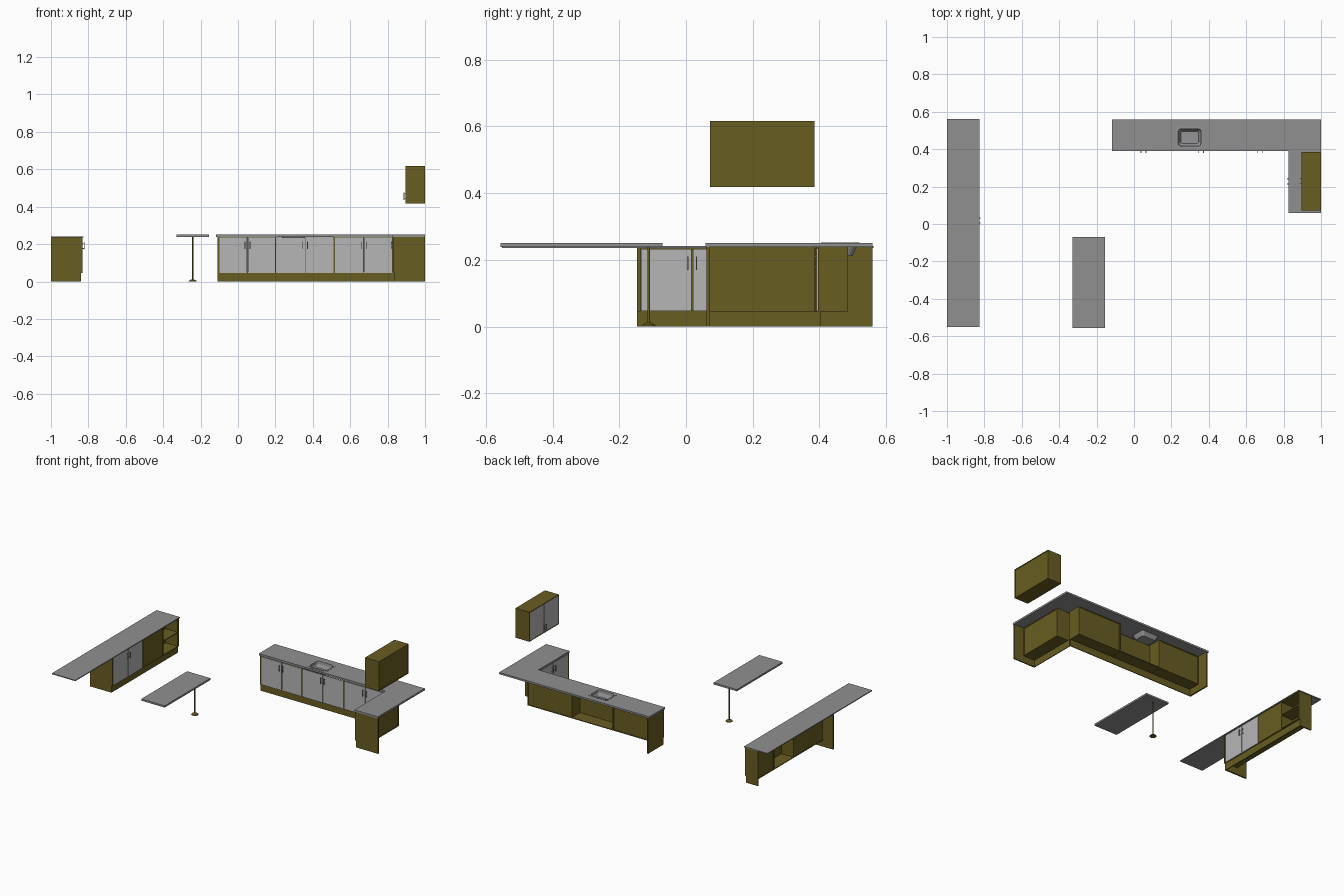
import bpy, bmesh, math
from mathutils import Vector

if "Cube" in bpy.data.objects:
    bpy.data.objects.remove(bpy.data.objects["Cube"])


def material(name, rgb):
    m = bpy.data.materials.new(name)
    m.diffuse_color = (*rgb, 1)
    m.use_nodes = True
    m.node_tree.nodes["Principled BSDF"].inputs["Base Color"].default_value = m.diffuse_color
    return m


OLIVE = material("olive_wood", (0.14, 0.11, 0.016))
STONE = material("grey_worktop", (0.28, 0.28, 0.28))
DOOR = material("light_grey_door", (0.47, 0.47, 0.47))
STEEL = material("steel", (0.30, 0.30, 0.31))


def finish(bm, name, mat):
    bmesh.ops.recalc_face_normals(bm, faces=bm.faces)
    me = bpy.data.meshes.new(name)
    bm.to_mesh(me)
    bm.free()
    me.materials.append(mat)
    ob = bpy.data.objects.new(name, me)
    bpy.context.collection.objects.link(ob)
    return ob


def box(name, x0, x1, y0, y1, z0, z1, mat=OLIVE):
    bm = bmesh.new()
    bmesh.ops.create_cube(bm, size=1)
    for v in bm.verts:
        v.co = Vector(((x0 + x1) / 2 + v.co.x * (x1 - x0),
                       (y0 + y1) / 2 + v.co.y * (y1 - y0),
                       (z0 + z1) / 2 + v.co.z * (z1 - z0)))
    return finish(bm, name, mat)


T, TOE, TOP = 0.005, 0.045, 0.238


class Run:
    """A row of cabinets: u runs along it, d goes inward from its front plane."""

    def __init__(self, name, along, front, inward):
        self.name, self.along, self.front, self.inward = name, along, front, inward

    def part(self, label, u0, u1, d0, d1, z0, z1, mat=OLIVE):
        a, b = sorted((self.front + self.inward * d0, self.front + self.inward * d1))
        xy = (u0, u1, a, b) if self.along == 'x' else (a, b, u0, u1)
        return box(f"{self.name}_{label}", *xy, z0, z1, mat)

    def carcass(self, u0, u1, depth, z0=TOE, z1=TOP, back=True, front=False, roof=True, d0=T):
        self.part("side", u0, u0 + T, d0, depth, z0, z1)
        self.part("side", u1 - T, u1, d0, depth, z0, z1)
        self.part("floor", u0 + T, u1 - T, d0, depth, z0, z0 + T)
        if roof:
            self.part("roof", u0 + T, u1 - T, d0, depth, z1 - T, z1)
        if back:
            self.part("back", u0 + T, u1 - T, depth - 0.006, depth - 0.003, z0 + T, z1 - T)
        if front:
            self.part("front_lining", u0 + T, u1 - T, d0, d0 + 0.003, z0 + T, z1 - T)

    def doors(self, u0, u1, z0, z1, hz0, hz1):
        mid = (u0 + u1) / 2
        for a, b, s in ((u0, mid - 0.002, -1), (mid + 0.002, u1, 1)):
            self.part("door", a, b, 0, T, z0, z1, DOOR)
            h = mid + s * 0.013     # bar handle on two posts
            self.part("handle_bar", h - 0.002, h + 0.002, -0.011, -0.007, hz0, hz1, STEEL)
            for z in (hz0 + 0.004, hz1 - 0.008):
                self.part("handle_post", h - 0.002, h + 0.002, -0.007, 0, z, z + 0.004, STEEL)

    def toe(self, u0, u1):
        self.part("toe_board", u0, u1, 0.008, 0.013, 0, TOE)

    def end(self, u0, u1, depth):
        self.part("end_panel", u0, u1, 0, depth, TOE, TOP)
        self.part("end_panel_foot", u0, u1, 0.008, depth, 0, TOE)


# back run with three door pairs; the sink unit has an open back
back = Run("back_run", 'x', 0.391, 1)
back.end(-0.11, -0.1, 0.168)
back.toe(-0.1, 0.84)
for i, (u0, u1) in enumerate(((-0.1, 0.203), (0.205, 0.515), (0.517, 0.84))):
    sink_unit = i == 1
    back.carcass(u0, u1, 0.095, back=not sink_unit, front=sink_unit, roof=not sink_unit)
    back.doors(u0 + 0.002, min(u1 - 0.004, 0.826), 0.046, 0.234, 0.175, 0.215)

# right return run
right = Run("return_run", 'y', 0.828, 1)
right.end(0.062, 0.070, 0.172)
right.toe(0.07, 0.40)
right.carcass(0.07, 0.385, 0.1)
right.doors(0.073, 0.382, 0.046, 0.234, 0.175, 0.215)

# wall cabinet
wall = Run("wall_cabinet", 'y', 0.896, 1)
wall.carcass(0.072, 0.385, 0.104, 0.418, 0.617, d0=0)
wall.doors(0.078, 0.379, 0.424, 0.611, 0.437, 0.475)

# left run: doors, blank panel unit, open shelves
left = Run("left_run", 'y', -0.831, -1)
LT = TOP - 0.002
left.end(-0.147, -0.137, 0.168)
left.toe(-0.137, 0.55)
left.carcass(-0.137, 0.175, 0.095, z1=LT)
left.doors(-0.135, 0.172, 0.046, 0.233, 0.17, 0.21)
left.part("blank_front", 0.177, 0.385, 0, T, 0.046, 0.233)
left.carcass(0.175, 0.387, 0.095, z1=LT, back=False)
left.carcass(0.387, 0.55, 0.095, z1=LT, d0=0)
left.part("shelf", 0.392, 0.545, 0, 0.09, 0.14, 0.145)
left.end(0.55, 0.558, 0.095)
box("left_worktop", -1, -0.825, -0.552, 0.562, 0.236, 0.242, STONE)

# L-shaped worktop, pieced around the sink opening
Z0, Z1 = 0.239, 0.251
SX0, SX1, SY0, SY1 = 0.232, 0.363, 0.412, 0.513
box("worktop_left", -0.118, SX0, 0.391, 0.559, Z0, Z1, STONE)
box("worktop_right", SX1, 1, 0.391, 0.559, Z0, Z1, STONE)
box("worktop_front_of_sink", SX0, SX1, 0.391, SY0, Z0, Z1, STONE)
box("worktop_behind_sink", SX0, SX1, SY1, 0.559, Z0, Z1, STONE)
box("worktop_return", 0.825, 1, 0.059, 0.391, Z0, Z1, STONE)


# sink: rounded rectangles lofted from rim to basin and back up outside
def ring(bm, grow, z, r):
    verts = []
    hx, hy = (SX1 - SX0) / 2 + grow - r, (SY1 - SY0) / 2 + grow - r
    cx, cy = (SX0 + SX1) / 2, (SY0 + SY1) / 2
    for k, (sx, sy) in enumerate(((1, 1), (-1, 1), (-1, -1), (1, -1))):
        for j in range(6):
            a = math.radians(90 * k + 18 * j)
            verts.append(bm.verts.new((cx + sx * hx + r * math.cos(a),
                                       cy + sy * hy + r * math.sin(a), z)))
    return verts


bm = bmesh.new()
rings = [ring(bm, *p) for p in ((-0.014, 0.211, 0.014), (-0.001, 0.24, 0.018),
                                (0.007, 0.2495, 0.018), (0.007, 0.2525, 0.018),
                                (-0.004, 0.2525, 0.016), (-0.006, 0.235, 0.016),
                                (-0.018, 0.214, 0.012))]
for a, b in zip(rings, rings[1:]):
    for i in range(24):
        j = (i + 1) % 24
        bm.faces.new((a[i], a[j], b[j], b[i]))
bm.faces.new(rings[0])
bm.faces.new(rings[-1])
finish(bm, "sink", STEEL)

# table on a single slim leg
box("table_top", -0.33, -0.156, -0.557, -0.07, Z0, Z1, STONE)


def cone(name, r0, r1, z0, z1, x=-0.243, y=-0.112):
    bm = bmesh.new()
    bmesh.ops.create_cone(bm, cap_ends=True, segments=24, radius1=r0, radius2=r1, depth=z1 - z0)
    bmesh.ops.translate(bm, verts=bm.verts, vec=(x, y, (z0 + z1) / 2))
    finish(bm, name, OLIVE)


cone("table_leg", 0.004, 0.004, 0.008, Z0)
cone("table_base", 0.022, 0.02, 0, 0.004)
cone("table_base_collar", 0.02, 0.005, 0.004, 0.012)
